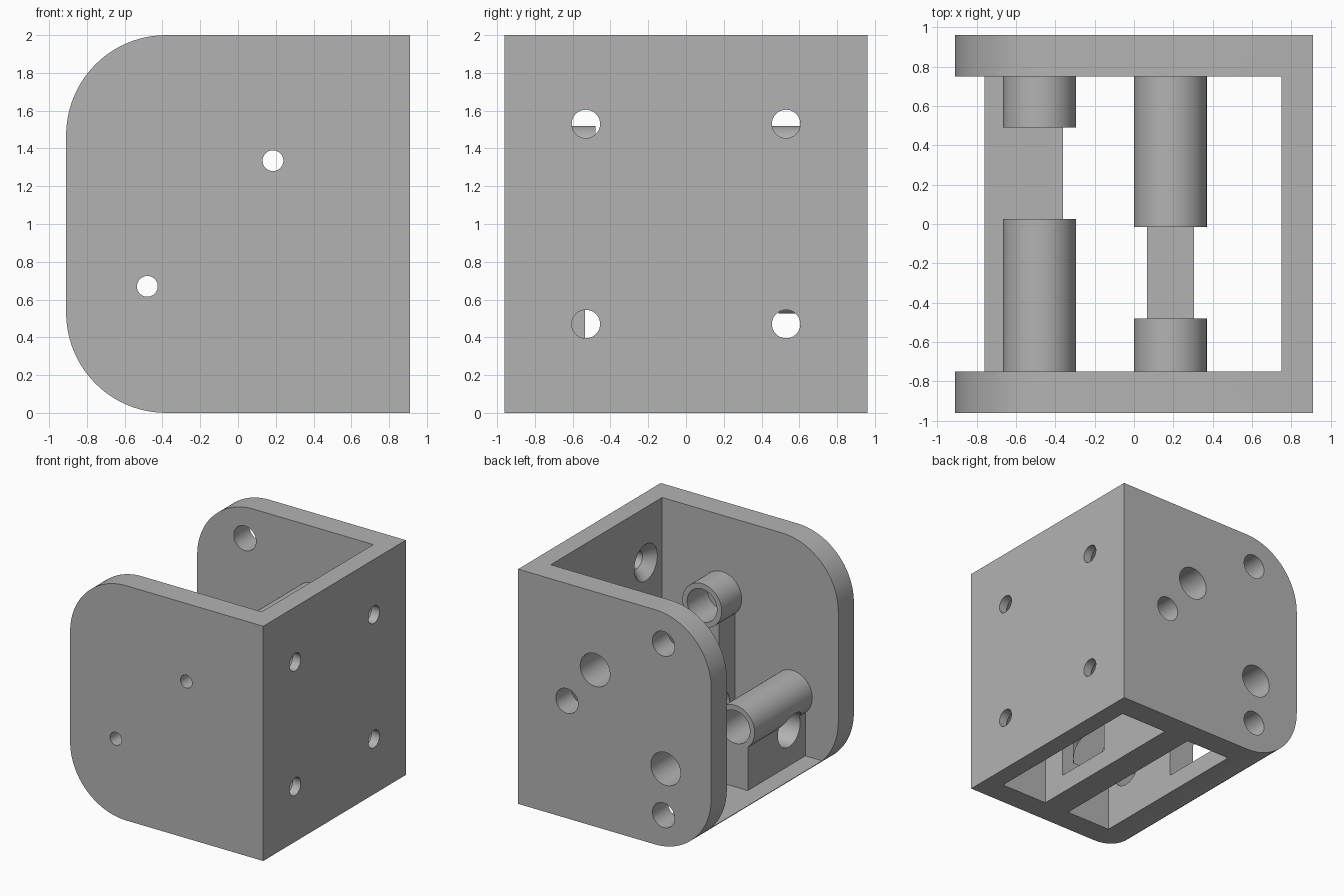
import bpy, bmesh, math
from mathutils import Matrix, Vector

old = bpy.data.objects.get("Cube")
if old:
    bpy.data.objects.remove(old, do_unlink=True)

grey = bpy.data.materials.new("plain_grey")
grey.use_nodes = True
colour = (0.45, 0.45, 0.45, 1)
grey.diffuse_color = colour
grey.node_tree.nodes["Principled BSDF"].inputs["Base Color"].default_value = colour


def make(name, bm):
    mesh = bpy.data.meshes.new(name)
    bmesh.ops.recalc_face_normals(bm, faces=bm.faces[:])
    bm.to_mesh(mesh)
    bm.free()
    mesh.materials.append(grey)
    obj = bpy.data.objects.new(name, mesh)
    bpy.context.collection.objects.link(obj)
    return obj


def box(name, low, high):
    low, high = Vector(low), Vector(high)
    bm = bmesh.new()
    bmesh.ops.create_cube(bm, size=1, matrix=Matrix.Translation((low + high) / 2)
                          @ Matrix.Diagonal((*(high - low), 1)))
    return make(name, bm)


def rod(name, axis, start, end, a, b, r, r_end=None):
    """Cylinder or cone along x or y; a, b are the other two coordinates."""
    bm = bmesh.new()
    mid = (start + end) / 2
    if axis == "X":
        place, turn = (mid, a, b), Matrix.Rotation(math.pi / 2, 4, "Y")
    else:
        place, turn = (a, mid, b), Matrix.Rotation(-math.pi / 2, 4, "X")
    bmesh.ops.create_cone(bm, cap_ends=True, segments=64, radius1=r,
                          radius2=r if r_end is None else r_end, depth=end - start,
                          matrix=Matrix.Translation(place) @ turn)
    return make(name, bm)


def cut(target, cutters):
    for c in cutters:
        mod = target.modifiers.new("cut", "BOOLEAN")
        mod.operation, mod.solver, mod.object = "DIFFERENCE", "EXACT", c
        c.hide_render = True
    bpy.context.view_layer.update()
    graph = bpy.context.evaluated_depsgraph_get()
    mesh = bpy.data.meshes.new_from_object(target.evaluated_get(graph))
    target.modifiers.clear()
    target.data = mesh


W, D, H = 0.91, 0.96, 2.0      # half width, half depth, height
IN, T, R = 0.75, 0.16, 0.53    # inner face, wall thickness, corner radius
upper, lower = (0.185, 1.335), (-0.48, 0.67)   # tube axes (x, z)
HALF = 0.12                    # half width of the supports

# Housing: side outline with two rounded corners, extruded through the depth
outline = [(W, 0), (W, H)]
for zc, first in ((H - R, 90), (R, 180)):
    for i in range(25):
        t = math.radians(first + 90 * i / 24)
        outline.append((R - W + R * math.cos(t), zc + R * math.sin(t)))
bm = bmesh.new()
face = bm.faces.new([bm.verts.new((x, -D, z)) for x, z in outline])
ext = bmesh.ops.extrude_face_region(bm, geom=[face], use_keep_orig=True)
bmesh.ops.translate(bm, vec=(0, 2 * D, 0),
                    verts=[v for v in ext["geom"] if isinstance(v, bmesh.types.BMVert)])
housing = make("housing", bm)

# Cavity and the floor windows; the strip beyond the lower tube is open too
cutters = [box("cavity_cutter", (-2, -IN, T), (IN, IN, 3)),
           box("edge_cutter", (-2, -IN, -1), (lower[0] - 0.28, IN, 1)),
           box("window_cutter_a", (upper[0] + HALF, -IN, -1), (IN, IN, 1)),
           box("window_cutter_b", (lower[0] + HALF, -IN, -1), (upper[0] - HALF, IN, 1))]

# Countersunk screw holes in the side wall
for y in (-0.53, 0.53):
    for z in (0.47, 1.53):
        cutters.append(rod("screw_cutter", "X", 0.6, 1.1, y, z, 0.075))
        cutters.append(rod("countersink_cutter", "X", IN - 0.01, 0.84, y, z, 0.165, 0.07))

# Extra holes in the back plate
for x, z in ((0.45, 1.0), (-0.46, 1.73), (-0.46, 0.27)):
    cutters.append(rod("back_hole_cutter", "Y", 0.6, 1.1, x, z, 0.105))

# Stepped bores shared by the housing, tubes and supports
bores = []
for x, z in (upper, lower):
    bores.append(rod("bore_cutter", "Y", -IN, 1.1, x, z, 0.14))
    bores.append(rod("pin_cutter", "Y", -1.1, -0.6, x, z, 0.055))
front_access = rod("front_access_cutter", "X", -1.2, 0.19, -0.53, 0.47, 0.15)
back_access = rod("back_access_cutter", "X", -0.2, 0.7, 0.53, 0.47, 0.15)
relief = box("relief_cutter", (-0.9, 0.3, 0.3), (-0.1, 0.745, 0.525))
cut(housing, cutters + bores)

# Tubes and the upright supports below them
E = IN + 0.01
parts = [housing]
for name, (x, z), y0, y1, extra in (
        ("upper_back_tube", upper, -0.015, E, []),
        ("upper_front_tube", upper, -E, -0.48, []),
        ("lower_back_tube", lower, 0.49, E, [relief]),
        ("lower_front_tube", lower, -E, 0.025, [front_access])):
    tube = rod(name, "Y", y0, y1, x, z, 0.185)
    cut(tube, bores + extra)
    parts.append(tube)
for name, (x, z), y0, y1, extra in (
        ("upper_back_support", upper, -0.015, IN, [back_access]),
        ("upper_front_support", upper, -IN, -0.535, [front_access]),
        ("lower_front_support", lower, -IN, 0.025, [front_access])):
    support = box(name, (x - HALF, y0, T), (x + HALF, y1, z))
    cut(support, bores + extra)
    parts.append(support)

# Remove the cutters and smooth the round surfaces
for c in cutters + bores + [front_access, back_access, relief]:
    bpy.data.objects.remove(c, do_unlink=True)
bpy.context.view_layer.update()
for obj in parts:
    obj.select_set(True)
bpy.context.view_layer.objects.active = housing
bpy.ops.object.shade_smooth_by_angle(angle=math.radians(30))
